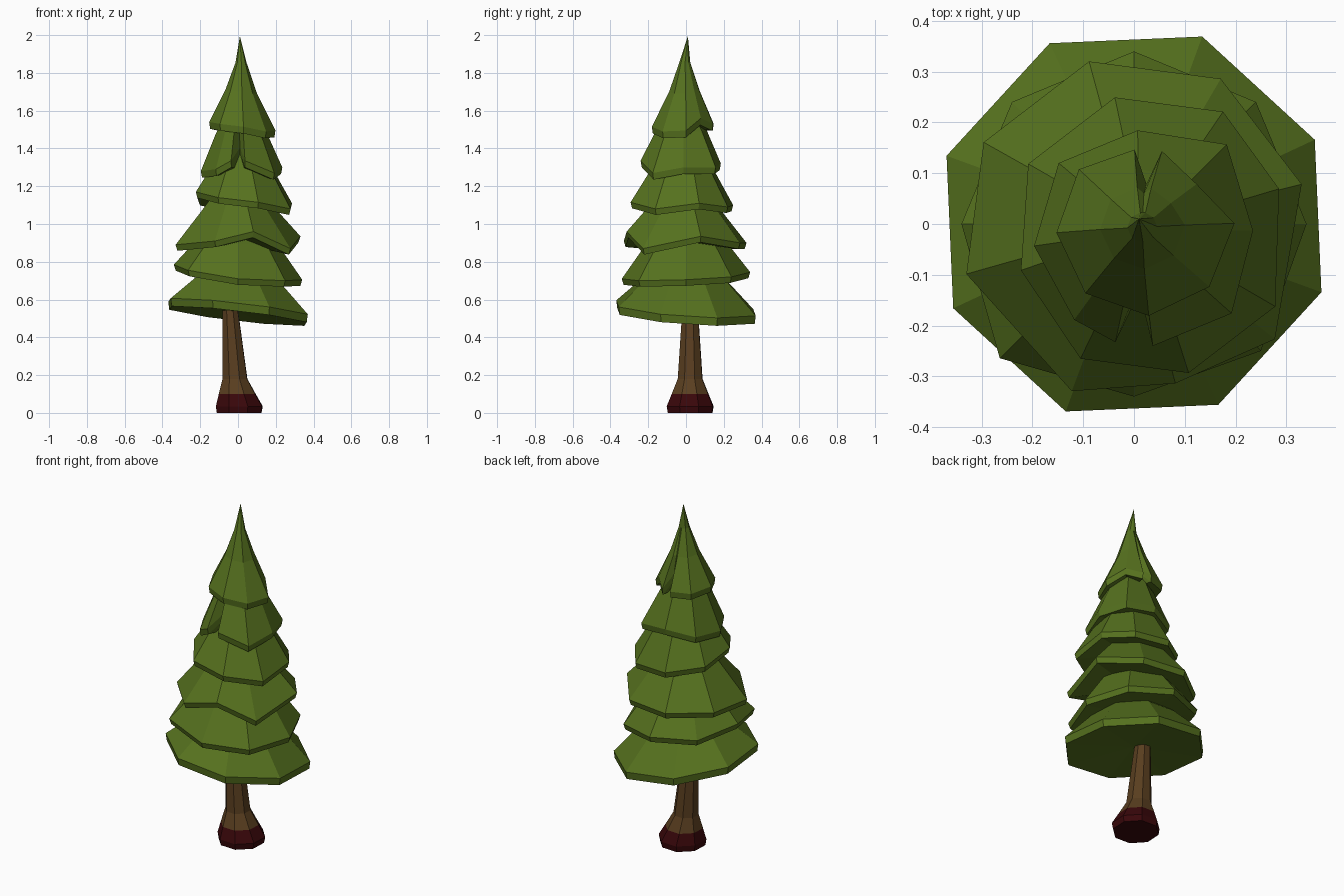
import bpy, bmesh, math

if "Cube" in bpy.data.objects:
    bpy.data.objects.remove(bpy.data.objects["Cube"])


def material(name, rgb):
    m = bpy.data.materials.new(name)
    m.diffuse_color = (*rgb, 1.0)
    m.use_nodes = True
    m.node_tree.nodes["Principled BSDF"].inputs["Base Color"].default_value = m.diffuse_color
    return m


GREEN = material("needle green", (0.092, 0.165, 0.013))
BROWN = material("bark brown", (0.1, 0.048, 0.014))
DARK = material("dark root red", (0.04, 0.002, 0.003))


def loft(name, rings, mats, under=None):
    """Skin rings of points from bottom to top; the ends are closed."""
    bm = bmesh.new()
    loops = [[bm.verts.new(p) for p in ring] for ring in rings]
    n = len(loops[0])
    for lo, hi in zip(loops, loops[1:]):
        for i in range(n):
            j = (i + 1) % n
            if len(hi) == 1:
                bm.faces.new((lo[i], lo[j], hi[0]))
            else:
                bm.faces.new((lo[i], lo[j], hi[j], hi[i]))
    if len(loops[-1]) > 1:
        bm.faces.new(loops[-1])
    if under:  # fan-shaped underside
        c = bm.verts.new(under)
        for i in range(n):
            bm.faces.new((loops[0][(i + 1) % n], loops[0][i], c))
    else:
        bm.faces.new(loops[0][::-1])
    bmesh.ops.recalc_face_normals(bm, faces=bm.faces)
    me = bpy.data.meshes.new(name)
    bm.to_mesh(me)
    bm.free()
    for m in mats:
        me.materials.append(m)
    ob = bpy.data.objects.new(name, me)
    bpy.context.collection.objects.link(ob)
    return ob


# Trunk: flared, leaning octagonal column with a dark foot
trunk_rings = []
for z, cx, r in [(0, .006, .126), (.035, .007, .132), (.10, -.004, .104),
                 (.18, -.016, .070), (.55, -.042, .044), (.75, -.03, .04)]:
    trunk_rings.append([(cx + r * math.cos(math.radians(45 * i + 20)),
                         .022 + r * math.sin(math.radians(45 * i + 20)), z)
                        for i in range(8)])
trunk = loft("trunk", trunk_rings, [BROWN, DARK])
for f in trunk.data.polygons:
    f.material_index = 1 if f.center.z < 0.09 else 0


def tier(name, centre, r, rot, heights, lip, profile, notch=None, tip=None,
         reach={}, turn={}, inset=.97):
    """Skirt of branches with an uneven rim; profile = (radius factor, rise).
    reach and turn vary the radius and angle of single rim corners."""
    spokes = []  # angle, rim height, rim reach, is a fold
    for i, h in enumerate(heights):
        a = rot + 45 * i + turn.get(i, 0)
        s = reach.get(i, 1)
        if i == notch:
            spokes += [(a - 20, h, s, 0), (a - 10, h, .5, 1), (a, h, s, 0)]
        else:
            spokes.append((a, h, s, 0))
    mean = sum(heights) / 8
    cx, cy = centre

    def ring(f, rise, keep, rim):
        pts = []
        shift = 1 if rim else .8
        for a, h, s, folded in spokes:
            if not rim:
                s = (.8 if folded else (1 + s) / 2) if keep else 1
            q = r * f * s
            pts.append((cx * shift + q * math.cos(math.radians(a)),
                        cy * shift + q * math.sin(math.radians(a)),
                        mean + (h - mean) * keep + rise
                        + (.07 if folded and rim else 0)))
        return pts

    rings = [ring(inset, -lip, 1, True), ring(1, 0, 1, True)]
    for k, (f, rise) in enumerate(profile):
        rings.append(ring(f, rise, .4 if k == 0 else 0, False))
    if tip:
        rings.append([tip])
    loft(name, rings, [GREEN], (cx, cy, mean - lip + .025))


# Bottom skirt: regular octagon on a tilted plane
low = [.555 - .39 * (.115 * math.cos(math.radians(45 * i - 20))
                     + .07 * math.sin(math.radians(45 * i - 20)))
       for i in range(8)]
tier("branch_tier_1", (0, 0), .393, -20, low, .042, [(.6, .15), (.3, .24)],
     inset=.985)
tier("branch_tier_2", (0, 0), .34, 0,
     [.705, .72, .745, .75, .785, .755, .71, .70], .032,
     [(.62, .17), (.3, .28)], reach={5: 1.1, 7: 1.04})
tier("branch_tier_3", (0, -.01), .342, 15,
     [.935, .90, .90, .90, .89, .91, .96, .87], .032,
     [(.58, .17), (.3, .29)], reach={6: .92, 7: 1.03},
     turn={5: 9, 7: -8})
tier("branch_tier_4", (.035, -.022), .281, 15,
     [1.11, 1.09, 1.10, 1.13, 1.17, 1.14, 1.115, 1.08], .032,
     [(.6, .18), (.35, .30)], reach={0: .95, 4: .95}, turn={0: 5})
tier("branch_tier_5", (.022, -.028), .213, 4,
     [1.30, 1.30, 1.32, 1.29, 1.28, 1.29, 1.335, 1.27], .035,
     [(.62, .19), (.35, .30)], notch=6,
     reach={1: 1.15, 3: 1.06, 4: 1.03, 7: 1.06})

# Crown: concave spire ending in a point, with one corner lifted and pulled in
tier("crown", (.02, -.008), .173, 3,
     [1.495, 1.56, 1.53, 1.53, 1.54, 1.53, 1.515, 1.49], .036,
     [(.48, .18), (.17, .33)], notch=2, tip=(.01, .01, 1.995),
     reach={0: 1.03, 1: .78, 2: .9}, turn={1: -8, 2: 4})
